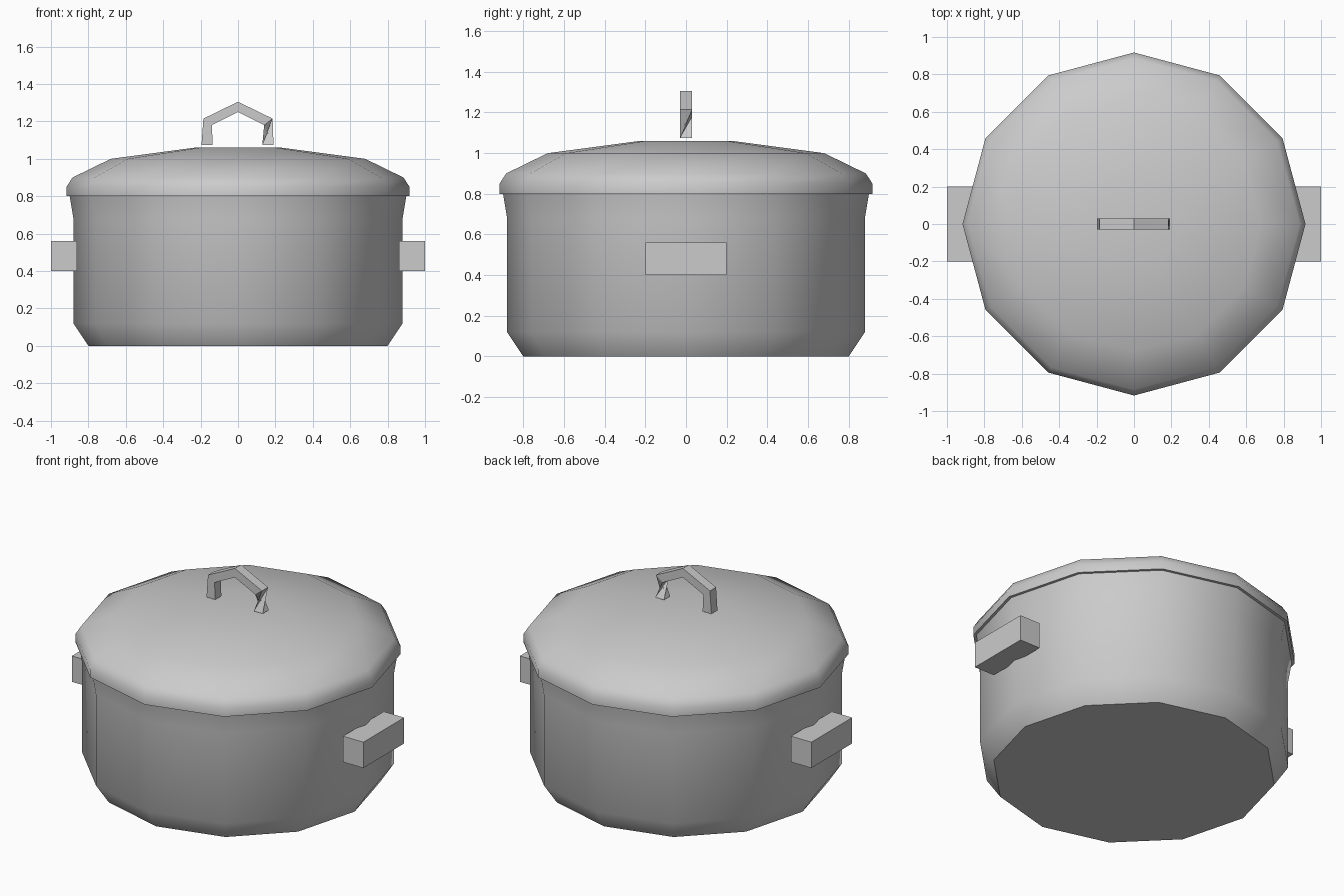
import bpy
import bmesh
from math import cos, sin, pi, radians

SIDES = 12

cube = bpy.data.objects.get("Cube")
if cube:
    bpy.data.objects.remove(cube, do_unlink=True)

steel = bpy.data.materials.new("grey metal")
steel.use_nodes = True
GREY = (0.6, 0.6, 0.6, 1)
steel.diffuse_color = GREY
steel.node_tree.nodes["Principled BSDF"].inputs["Base Color"].default_value = GREY


def finish(name, bm, smooth=False):
    bmesh.ops.recalc_face_normals(bm, faces=bm.faces)
    mesh = bpy.data.meshes.new(name)
    bm.to_mesh(mesh)
    bm.free()
    mesh.materials.append(steel)
    obj = bpy.data.objects.new(name, mesh)
    bpy.context.collection.objects.link(obj)
    if smooth:
        bpy.ops.object.select_all(action='DESELECT')
        obj.select_set(True)
        bpy.context.view_layer.objects.active = obj
        bpy.ops.object.shade_smooth_by_angle(angle=radians(40))
    return obj


def bridge(bm, a, b):
    for i in range(len(a)):
        j = (i + 1) % len(a)
        bm.faces.new((a[i], a[j], b[j], b[i]))


def lathe(name, profile):
    """Spin (radius, height) points and cap both ends."""
    bm = bmesh.new()
    rings = []
    for r, z in profile:
        angles = [2 * pi * i / SIDES for i in range(SIDES)]
        rings.append([bm.verts.new((r * cos(a), r * sin(a), z)) for a in angles])
    for a, b in zip(rings, rings[1:]):
        bridge(bm, a, b)
    bm.faces.new(rings[0])
    bm.faces.new(rings[-1])
    return finish(name, bm, smooth=True)


# Pot and domed lid
lathe("pot_body", [(0.80, 0), (0.88, 0.12), (0.88, 0.68), (0.90, 0.80)])
lathe("lid", [(0.917, 0.80), (0.917, 0.85), (0.885, 0.90),
              (0.68, 1.00), (0.23, 1.06)])

# Block handles on both sides
for side, name in ((1, "left_handle"), (-1, "right_handle")):
    bm = bmesh.new()
    bmesh.ops.create_cube(bm, size=1)
    bmesh.ops.scale(bm, vec=(0.14, 0.4, 0.16), verts=bm.verts)
    bmesh.ops.translate(bm, vec=(side * 0.93, 0, 0.48), verts=bm.verts)
    finish(name, bm)

# Arched lid handle: outer and inner outline pairs swept from right to left
outer = [(-0.195, 1.075), (-0.185, 1.215), (0, 1.305), (0.185, 1.215), (0.19, 1.075)]
inner = [(-0.135, 1.075), (-0.14, 1.18), (0, 1.25), (0.14, 1.18), (0.13, 1.075)]
bm = bmesh.new()
loops = []
for o, i in zip(outer, inner):
    corners = ((o, -0.03), (o, 0.03), (i, 0.03), (i, -0.03))
    loops.append([bm.verts.new((p[0], y, p[1])) for p, y in corners])
for a, b in zip(loops[:-1], loops[1:-1]):
    bridge(bm, a, b)

# The last leg twists a quarter turn on its way down
top, foot = loops[-2:]
for i in range(4):
    j = (i + 1) % 4
    bm.faces.new((top[i], top[j], foot[i - 1]))
    bm.faces.new((top[j], foot[i], foot[i - 1]))
bm.faces.new(loops[0])
bm.faces.new(foot)
finish("lid_handle", bm)
